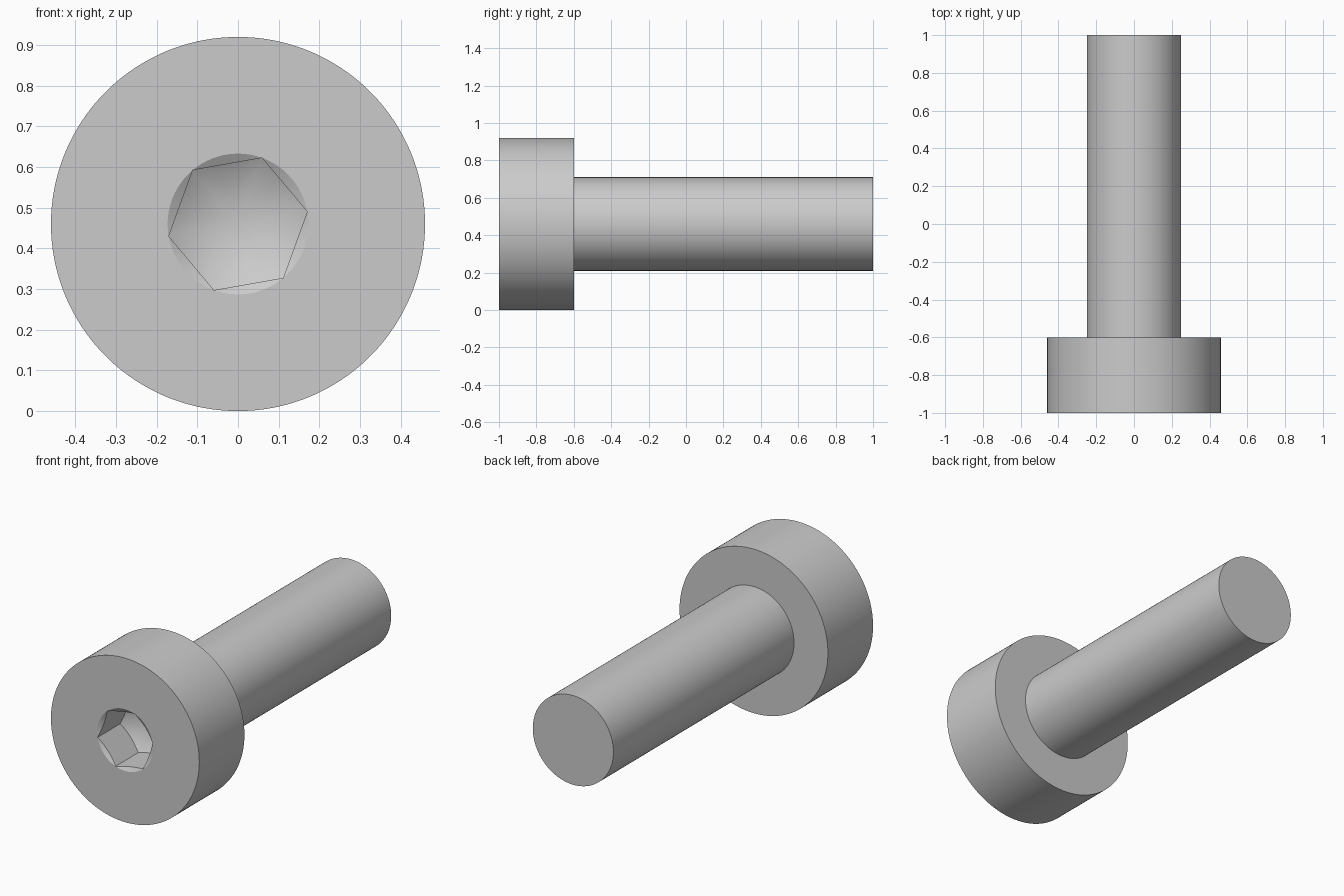
import bpy, bmesh
from math import cos, sin, tan, radians

if "Cube" in bpy.data.objects:
    bpy.data.objects.remove(bpy.data.objects["Cube"])

SEG = 180                       # angular steps, a multiple of the six hex sides
AXIS_Z = 0.46                   # height of the bolt axis
HEAD_R, SHANK_R = 0.46, 0.25
HEX_R, HEX_TURN = 0.173, 10     # socket corner radius and rotation
SOCKET_Y = -0.80                # depth of the socket corners
SLOPE = tan(radians(30))        # lead-in chamfer and drill-point slope


def hex_radius(a):
    """Distance from the axis to the hexagon's side, a degrees past a corner."""
    return HEX_R * cos(radians(30)) / cos(radians(a % 60 - 30))


bm = bmesh.new()


def ring(radius, y):
    """Ring of vertices around the bolt axis; radius and y are functions of angle."""
    verts = []
    for i in range(SEG):
        a = i * 360 / SEG
        t, r = radians(a + HEX_TURN), radius(a)
        verts.append(bm.verts.new((r * cos(t), y(r), AXIS_Z + r * sin(t))))
    return verts


def circle(r, y):
    return ring(lambda a: r, lambda _: y)


rings = [
    circle(SHANK_R, 1.0),                                        # shank end
    circle(SHANK_R, -0.6),                                       # shank root
    circle(HEAD_R, -0.6),                                        # head underside
    circle(HEAD_R, -1.0),                                        # head face
    circle(HEX_R, -1.0),                                         # socket mouth
    ring(hex_radius, lambda r: -1.0 + (HEX_R - r) * SLOPE),      # chamfer meets hex
    ring(hex_radius, lambda r: SOCKET_Y + (HEX_R - r) * SLOPE),  # foot of hex walls
]

# Skin between neighbouring rings
for a, b in zip(rings, rings[1:]):
    for i in range(SEG):
        j = (i + 1) % SEG
        bm.faces.new((a[i], a[j], b[j], b[i]))

# Flat shank end and conical socket floor
bm.faces.new(rings[0])
tip = bm.verts.new((0, SOCKET_Y + HEX_R * SLOPE, AXIS_Z))
floor = rings[-1]
for i in range(SEG):
    bm.faces.new((floor[i], floor[(i + 1) % SEG], tip))

bmesh.ops.remove_doubles(bm, verts=bm.verts, dist=1e-5)
bmesh.ops.recalc_face_normals(bm, faces=bm.faces)

mesh = bpy.data.meshes.new("socket_head_bolt")
bm.to_mesh(mesh)
bm.free()
bolt = bpy.data.objects.new("socket_head_bolt", mesh)
bpy.context.collection.objects.link(bolt)
bpy.context.view_layer.objects.active = bolt
bolt.select_set(True)
bpy.ops.object.shade_smooth_by_angle(angle=radians(20))
